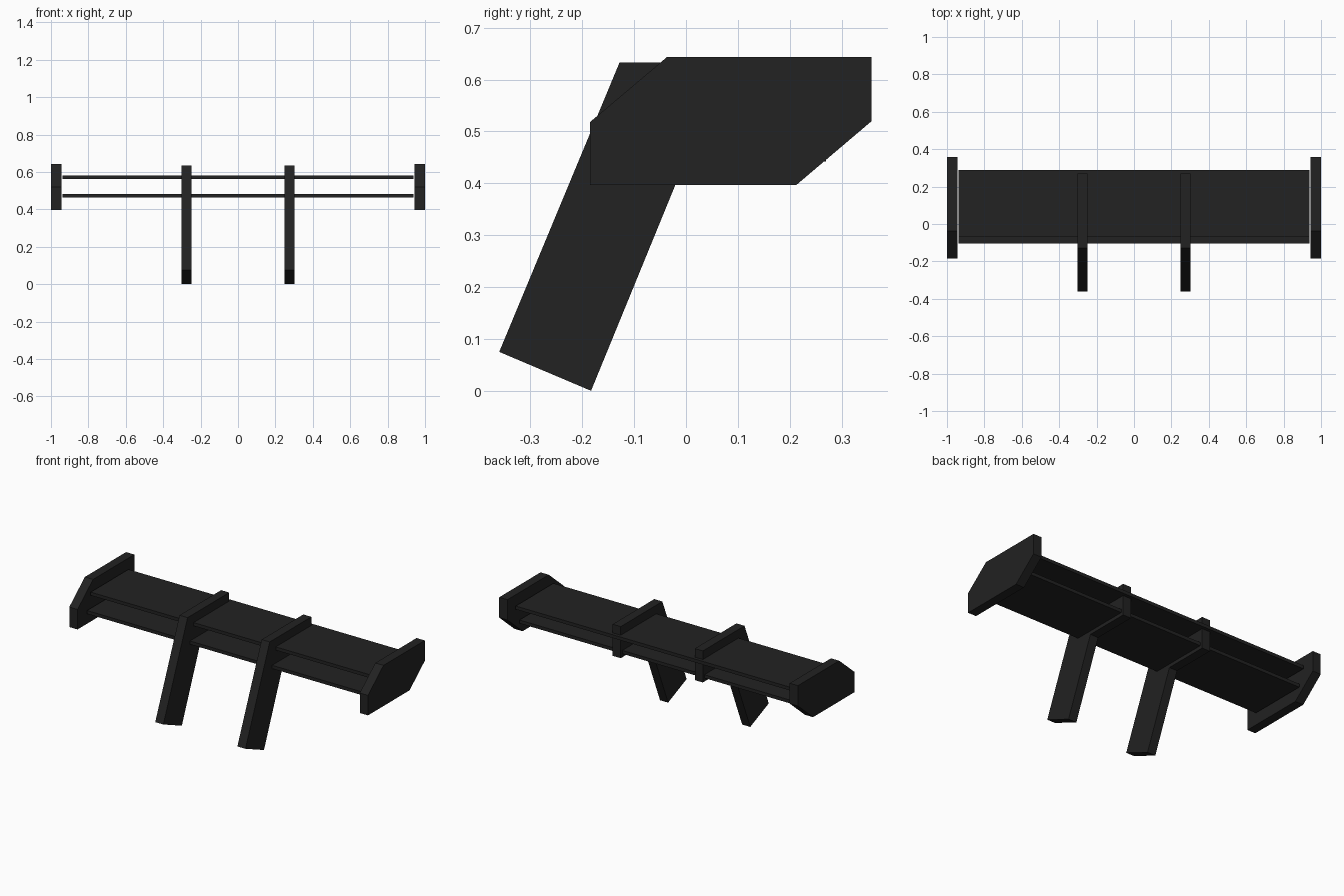
import bpy, bmesh

if "Cube" in bpy.data.objects:
    bpy.data.objects.remove(bpy.data.objects["Cube"])

black = bpy.data.materials.new("matte_black")
black.diffuse_color = (0.016, 0.016, 0.016, 1)
black.use_nodes = True
black.node_tree.nodes["Principled BSDF"].inputs["Base Color"].default_value = black.diffuse_color


def extrude_x(name, profile, x0, x1):
    """Solid made from a (y, z) side profile, spanning x0 to x1."""
    bm = bmesh.new()
    face = bm.faces.new([bm.verts.new((x0, y, z)) for y, z in profile])
    ext = bmesh.ops.extrude_face_region(bm, geom=[face])
    moved = [v for v in ext["geom"] if isinstance(v, bmesh.types.BMVert)]
    bmesh.ops.translate(bm, verts=moved, vec=(x1 - x0, 0, 0))
    bmesh.ops.recalc_face_normals(bm, faces=bm.faces)
    mesh = bpy.data.meshes.new(name)
    bm.to_mesh(mesh)
    bm.free()
    mesh.materials.append(black)
    obj = bpy.data.objects.new(name, mesh)
    bpy.context.collection.objects.link(obj)
    return obj


def rect(y0, y1, z0, z1):
    return [(y0, z0), (y1, z0), (y1, z1), (y0, z1)]


# Two stacked wing blades, the lower one set slightly forward
extrude_x("upper_blade", rect(-0.07, 0.29, 0.561, 0.581), -0.937, 0.937)
extrude_x("lower_blade", rect(-0.105, 0.255, 0.463, 0.483), -0.937, 0.937)

# Side profiles: chamfered end plate, and leaning strut with a rearward arm
plate = [(-0.185, 0.397), (0.213, 0.397), (0.358, 0.52),
         (0.358, 0.643), (-0.037, 0.643), (-0.185, 0.518)]
strut = [(-0.36, 0.075), (-0.183, 0.0), (-0.002, 0.442),
         (0.27, 0.442), (0.27, 0.633), (-0.128, 0.633)]

for side, s in (("right", 1), ("left", -1)):
    extrude_x("end_plate_" + side, plate, s * 0.945, s * 1.0)
    extrude_x("strut_" + side, strut, s * 0.248, s * 0.302)
